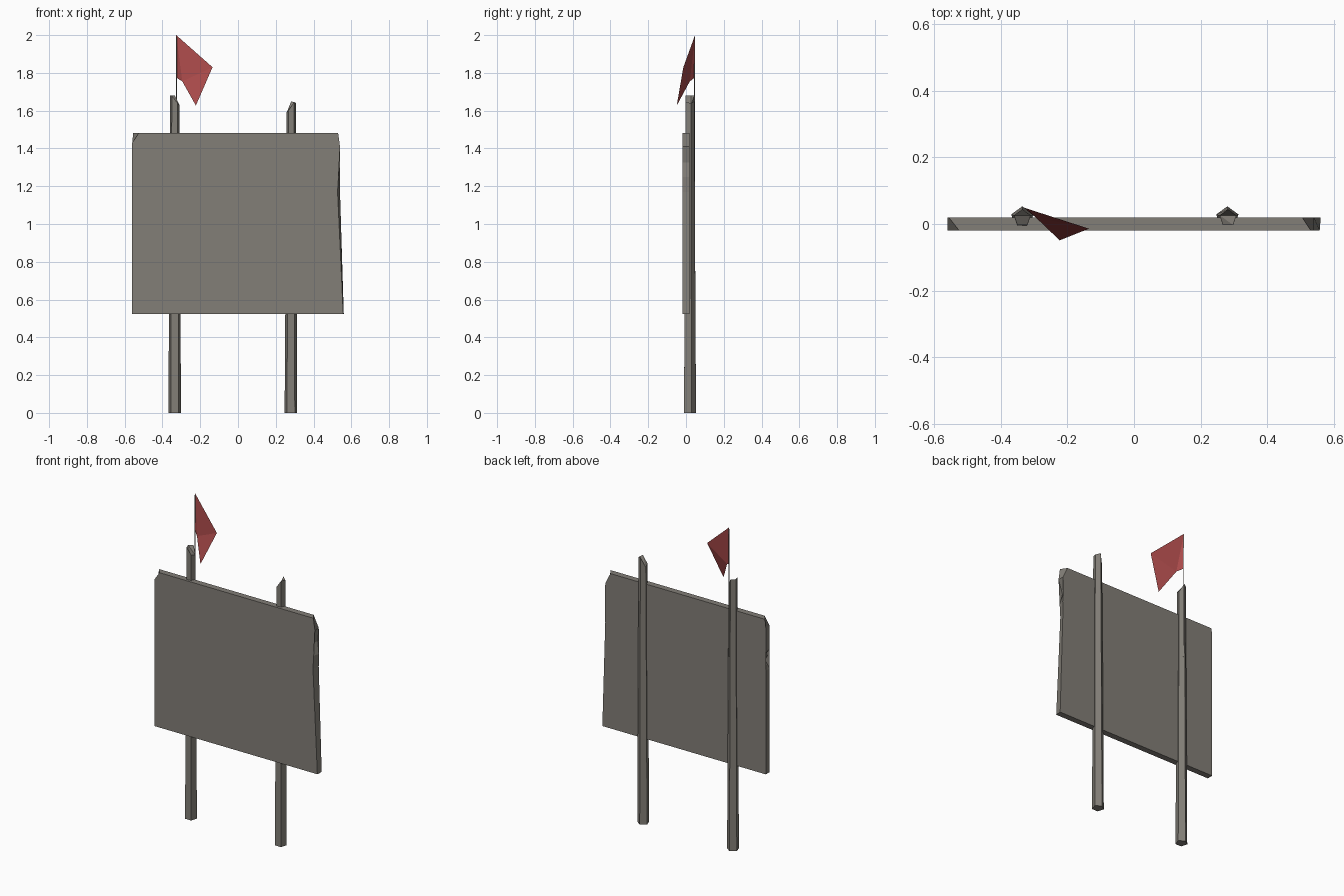
import bpy, bmesh, math
from mathutils import Vector

if "Cube" in bpy.data.objects:
    bpy.data.objects.remove(bpy.data.objects["Cube"])


def material(name, rgb):
    m = bpy.data.materials.new(name)
    m.diffuse_color = (*rgb, 1)
    m.use_nodes = True
    m.node_tree.nodes["Principled BSDF"].inputs["Base Color"].default_value = m.diffuse_color
    return m


GREY = material("weathered_grey", (0.225, 0.21, 0.185))
RED = material("flag_red", (0.40, 0.068, 0.068))


def finish(name, bm, mat, solid=True):
    if solid:
        bmesh.ops.recalc_face_normals(bm, faces=bm.faces)
    me = bpy.data.meshes.new(name)
    bm.to_mesh(me)
    bm.free()
    me.materials.append(mat)
    ob = bpy.data.objects.new(name, me)
    bpy.context.collection.objects.link(ob)
    return ob


def loft(name, ring_a, ring_b, mat):
    """Solid joining two rings with the same number of points."""
    bm = bmesh.new()
    a = [bm.verts.new(p) for p in ring_a]
    b = [bm.verts.new(p) for p in ring_b]
    n = len(a)
    for i in range(n):
        j = (i + 1) % n
        bm.faces.new((a[i], a[j], b[j], b[i]))
    caps = [bm.faces.new(a), bm.faces.new(b)]
    bmesh.ops.triangulate(bm, faces=caps)
    return finish(name, bm, mat)


# Board: chipped outline as (front x, back x, z), up the right, down the left
outline = [
    (0.557, 0.560, 0.523), (0.527, 0.540, 1.17), (0.532, 0.541, 1.25),
    (0.511, 0.533, 1.325), (0.540, 0.540, 1.41), (0.530, 0.505, 1.482),
    (-0.525, -0.555, 1.482), (-0.560, -0.560, 1.43), (-0.560, -0.560, 1.285),
    (-0.535, -0.552, 1.26), (-0.546, -0.556, 1.24), (-0.525, -0.545, 1.215),
    (-0.560, -0.560, 1.165), (-0.560, -0.560, 0.523),
]
loft("board",
     [(f, -0.019, z) for f, b, z in outline],
     [(b, 0.019, z) for f, b, z in outline], GREY)


# Posts: tapered five-sided poles with broken tops
def post(name, x, lean, heights):
    def ring(r, dx, zs):
        return [(x + dx + r * math.sin(i * math.tau / 5),
                 0.018 + r * math.cos(i * math.tau / 5), zs[i]) for i in range(5)]
    loft(name, ring(0.035, 0, [0] * 5), ring(0.026, lean, heights), GREY)


# heights start at the back corner and run through +x, front, -x
post("left_post", -0.335, 0.0, [1.68, 1.63, 1.64, 1.68, 1.68])
post("right_post", 0.28, 0.002, [1.65, 1.64, 1.645, 1.60, 1.59])

# Flag stick: thin rod behind the left post
bm = bmesh.new()
bmesh.ops.create_cone(bm, cap_ends=True, segments=4, radius1=0.003,
                      radius2=0.003, depth=0.79)
bmesh.ops.translate(bm, verts=bm.verts, vec=Vector((-0.325, 0.045, 1.595)))
finish("flag_stick", bm, GREY)

# Flag: torn cloth sheet
bm = bmesh.new()
top, tip, low, inner, tie = [bm.verts.new(p) for p in (
    (-0.327, 0.048, 2.0), (-0.135, -0.014, 1.83), (-0.223, -0.049, 1.627),
    (-0.295, 0.02, 1.755), (-0.327, 0.046, 1.775))]
for tri in ((top, inner, tip), (inner, low, tip), (top, tie, inner)):
    bm.faces.new(tri)
finish("flag", bm, RED, solid=False)
